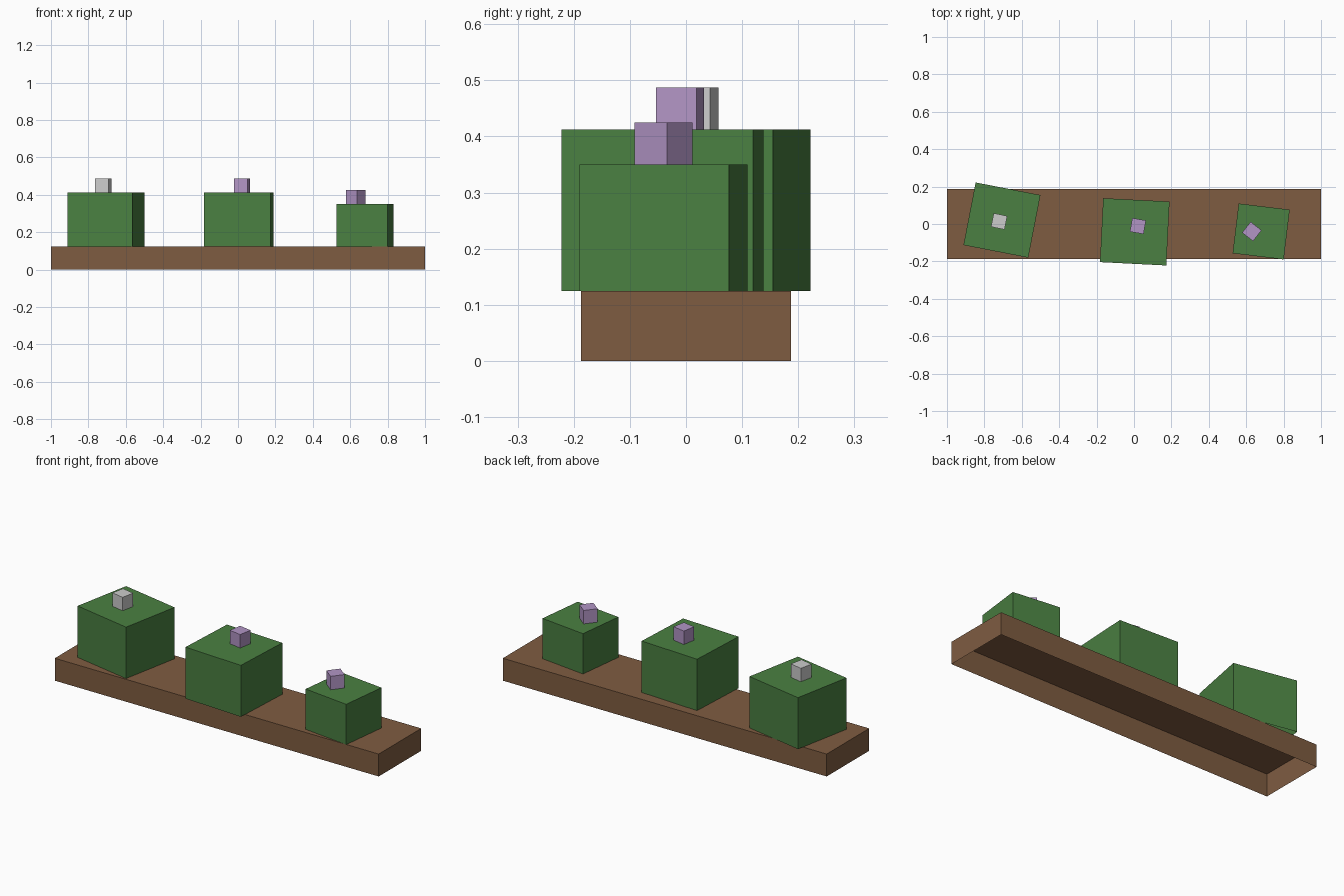
import bpy
import bmesh
import math

cube = bpy.data.objects.get("Cube")
if cube:
    bpy.data.objects.remove(cube, do_unlink=True)


def make_material(name, rgb):
    mat = bpy.data.materials.new(name)
    mat.use_nodes = True
    colour = (*rgb, 1)
    mat.diffuse_color = colour
    mat.node_tree.nodes["Principled BSDF"].inputs["Base Color"].default_value = colour
    return mat


def open_box(name, size, location, turn, mat):
    """Box standing on its location, with no bottom face."""
    bm = bmesh.new()
    bmesh.ops.create_cube(bm, size=1)
    bmesh.ops.translate(bm, vec=(0, 0, 0.5), verts=bm.verts)
    bmesh.ops.scale(bm, vec=size, verts=bm.verts)
    bm.normal_update()
    bottom = [f for f in bm.faces if f.normal.z < -0.5]
    bmesh.ops.delete(bm, geom=bottom, context="FACES_ONLY")
    mesh = bpy.data.meshes.new(name)
    bm.to_mesh(mesh)
    bm.free()
    mesh.materials.append(mat)
    obj = bpy.data.objects.new(name, mesh)
    obj.location = location
    obj.rotation_euler.z = math.radians(turn)
    bpy.context.collection.objects.link(obj)
    return obj


brown = make_material("wood_brown", (0.212, 0.107, 0.053))
green = make_material("leaf_green", (0.069, 0.216, 0.054))
purple = make_material("petal_purple", (0.445, 0.3, 0.56))
white = make_material("petal_white", (0.604, 0.604, 0.604))

# Planter trough, open underneath
rim = 0.125
open_box("planter", (2, 0.375, rim), (0, 0, 0), 0, brown)

# Bushes, each with one flower block on top
# side, bush size, bush centre, bush turn, flower centre, flower turn, flower colour
bushes = [
    ("right", (0.353, 0.341, 0.287), (-0.706, 0.021), -11, (-0.721, 0.014), -11.5, white),
    ("middle", (0.355, 0.342, 0.287), (0.004, -0.042), -2.9, (0.021, -0.011), -10, purple),
    ("left", (0.275, 0.268, 0.225), (0.68, -0.04), -6.9, (0.63, -0.04), -38, purple),
]
for side, size, centre, turn, flower_centre, flower_turn, petal in bushes:
    open_box(side + "_bush", size, (*centre, rim), turn, green)
    open_box(side + "_flower", (0.074, 0.074, 0.075),
             (*flower_centre, rim + size[2]), flower_turn, petal)
